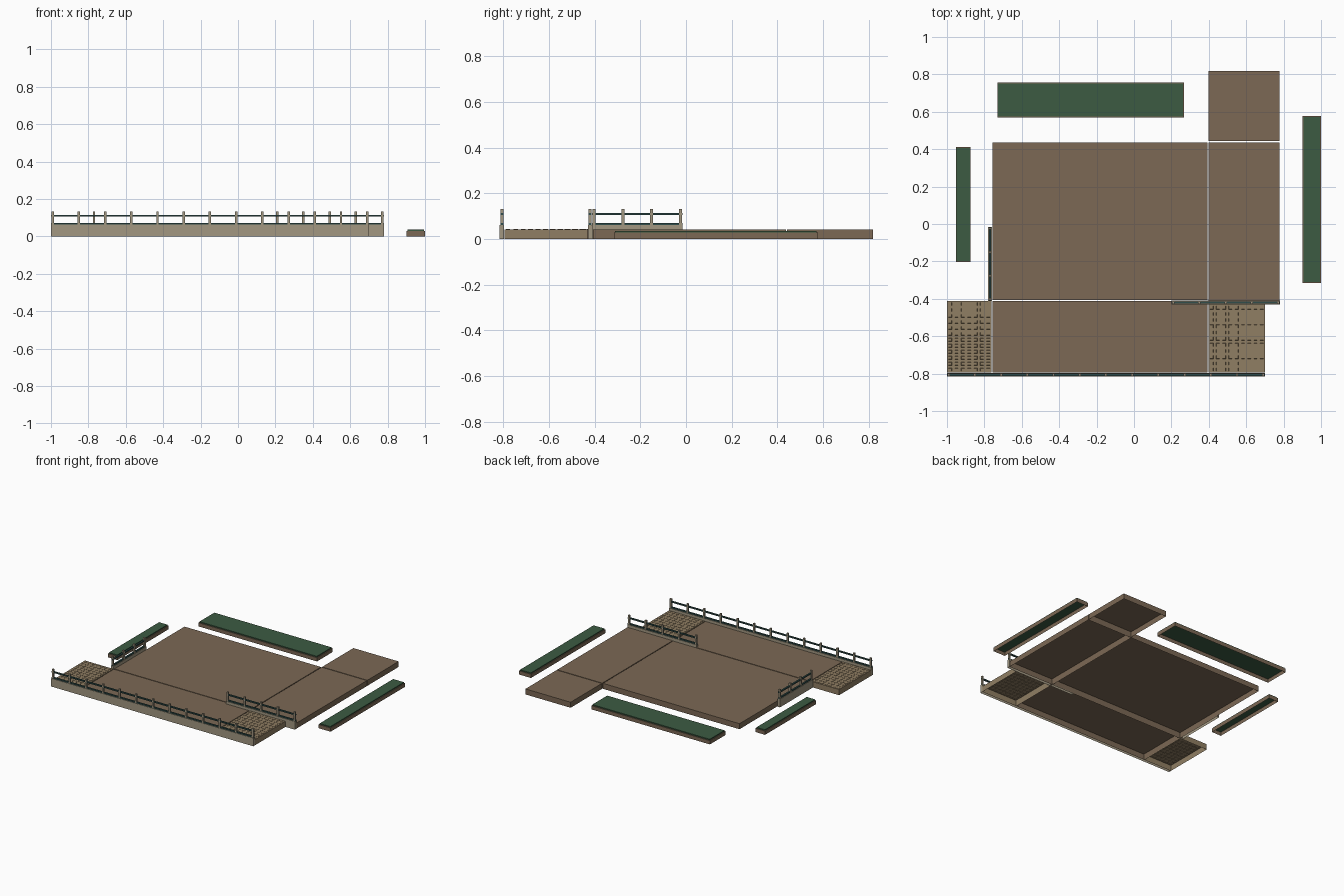
import bpy, bmesh

if "Cube" in bpy.data.objects:
    bpy.data.objects.remove(bpy.data.objects["Cube"])


def material(name, rgb):
    m = bpy.data.materials.new(name)
    m.diffuse_color = (*rgb, 1)
    m.use_nodes = True
    m.node_tree.nodes["Principled BSDF"].inputs["Base Color"].default_value = m.diffuse_color
    return m


BROWN = material("brown_paving", (0.20, 0.14, 0.09))
TAN = material("tan_paving", (0.28, 0.21, 0.125))
STONE = material("pale_stone", (0.36, 0.31, 0.22))
GREEN = material("planting_green", (0.045, 0.105, 0.055))
TEAL = material("rail_teal", (0.03, 0.075, 0.07))


def finish(bm, name, mat):
    me = bpy.data.meshes.new(name)
    bm.to_mesh(me)
    bm.free()
    ob = bpy.data.objects.new(name, me)
    me.materials.append(mat)
    bpy.context.collection.objects.link(ob)
    return ob


def add_box(bm, x0, x1, y0, y1, z0, z1, open_bottom=False):
    geo = bmesh.ops.create_cube(bm, size=1)
    for v in geo["verts"]:
        v.co = (x1 if v.co.x > 0 else x0, y1 if v.co.y > 0 else y0, z1 if v.co.z > 0 else z0)
    if open_bottom:
        bm.normal_update()
        faces = {f for v in geo["verts"] for f in v.link_faces}
        bmesh.ops.delete(bm, geom=[f for f in faces if f.normal.z < -0.9], context="FACES")


def box(name, mat, *dims, open_bottom=False):
    bm = bmesh.new()
    add_box(bm, *dims, open_bottom=open_bottom)
    return finish(bm, name, mat)


def studded_tile(name, x0, x1, y0, y1, top=0.043, pitch=0.032):
    """Open-bottomed tile whose top carries a grid of small raised studs."""
    nx, ny = round((x1 - x0) / pitch), round((y1 - y0) / pitch)
    bm = bmesh.new()
    bmesh.ops.create_grid(bm, x_segments=nx, y_segments=ny, size=0.5)
    for v in bm.verts:
        v.co = (x0 + (v.co.x + 0.5) * (x1 - x0), y0 + (v.co.y + 0.5) * (y1 - y0), top)
    cells = bm.faces[:]
    rim = [e for e in bm.edges if e.is_boundary]
    skirt = bmesh.ops.extrude_edge_only(bm, edges=rim)["geom"]
    for v in skirt:
        if isinstance(v, bmesh.types.BMVert):
            v.co.z = 0
    bmesh.ops.inset_individual(bm, faces=cells, thickness=0.011)
    bmesh.ops.inset_individual(bm, faces=cells, thickness=0.001, depth=0.002)
    bmesh.ops.recalc_face_normals(bm, faces=bm.faces)
    if max(bm.faces, key=lambda f: f.calc_center_median().z).normal.z < 0:
        bmesh.ops.reverse_faces(bm, faces=bm.faces)
    finish(bm, name, TAN)


def railing(name, x0, x1, y0, y1, posts, axis):
    """Stone curb with a lower bar, an upper rail and evenly spaced posts."""
    box(name + "_curb", STONE, x0, x1, y0, y1, 0, 0.062, open_bottom=True)
    bars, uprights = bmesh.new(), bmesh.new()
    w = 0.004
    for z0, z1 in ((0.062, 0.071), (0.106, 0.115)):
        if axis == "x":
            add_box(bars, x0, x1, y0 + w, y1 - w, z0, z1)
        else:
            add_box(bars, x0 + w, x1 - w, y0, y1, z0, z1)
    a, b = (x0, x1) if axis == "x" else (y0, y1)
    for i in range(posts):
        c = a + 0.009 + (b - a - 0.018) * i / (posts - 1)
        h = 0.0065
        if axis == "x":
            m = (y0 + y1) / 2
            add_box(uprights, c - h, c + h, m - h, m + h, 0.06, 0.132)
        else:
            m = (x0 + x1) / 2
            add_box(uprights, m - h, m + h, c - h, c + h, 0.06, 0.132)
    finish(bars, name + "_rails", TEAL)
    finish(uprights, name + "_posts", STONE)


# Brown paving slabs, hollow underneath
for name, x0, x1, y0, y1 in (
    ("main_slab", -0.756, 0.392, -0.405, 0.437),
    ("right_slab", 0.398, 0.778, -0.408, 0.437),
    ("back_extension_slab", 0.398, 0.778, 0.443, 0.818),
    ("front_slab", -0.756, 0.392, -0.795, -0.411),
):
    box(name, BROWN, x0, x1, y0, y1, 0, 0.042, open_bottom=True)

# Studded tan end tiles
studded_tile("left_end_tile", -1.0, -0.762, -0.795, -0.411)
studded_tile("right_end_tile", 0.398, 0.70, -0.795, -0.431)

# Curbs with railings
railing("front_railing", -1.0, 0.70, -0.816, -0.796, 13, "x")
railing("inner_railing", 0.20, 0.78, -0.430, -0.410, 5, "x")
railing("left_railing", -0.780, -0.760, -0.412, -0.015, 4, "y")

# Planting beds: brown tray with a green top
for name, x0, x1, y0, y1 in (
    ("left_bed", -0.953, -0.873, -0.202, 0.411),
    ("back_bed", -0.731, 0.266, 0.569, 0.757),
    ("right_bed", 0.90, 1.0, -0.316, 0.577),
):
    box(name + "_tray", BROWN, x0, x1, y0, y1, 0, 0.028, open_bottom=True)
    g = 0.005
    box(name + "_planting", GREEN, x0 + g, x1 - g, y0 + g, y1 - g, 0.026, 0.036)
